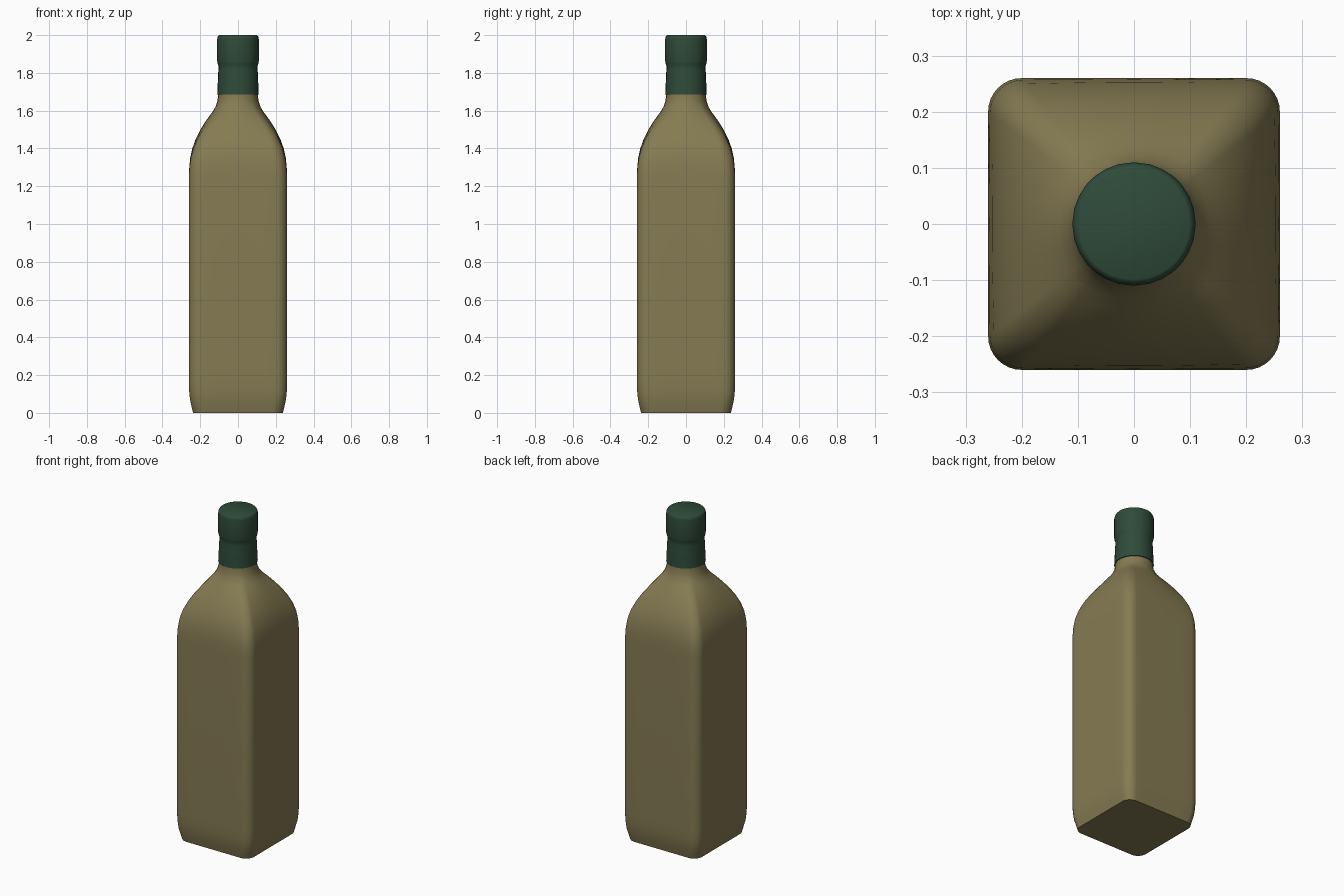
import bpy, bmesh, math
from mathutils import Vector

cube = bpy.data.objects.get("Cube")
if cube:
    bpy.data.objects.remove(cube, do_unlink=True)


def make_material(name, colour):
    mat = bpy.data.materials.new(name)
    mat.use_nodes = True
    mat.diffuse_color = colour
    bsdf = mat.node_tree.nodes["Principled BSDF"]
    bsdf.inputs["Base Color"].default_value = colour
    bsdf.inputs["Roughness"].default_value = 0.6
    return mat


def unit_rounded_square(radius, arc_steps=8, side_steps=6):
    """Outline of a square of half width 1 with rounded corners."""
    points = []
    inner = 1 - radius
    for quarter in range(4):
        turn = math.radians(90 * quarter)
        corner = []
        for i in range(arc_steps + 1):
            a = math.pi / 2 * i / arc_steps
            corner.append((inner + radius * math.cos(a), inner + radius * math.sin(a)))
        for i in range(1, side_steps):
            corner.append((inner - 2 * inner * i / side_steps, 1))
        for x, y in corner:
            points.append(Vector((x * math.cos(turn) - y * math.sin(turn),
                                  x * math.sin(turn) + y * math.cos(turn))))
    return points


def loft(name, sections, mat):
    """Skin rings of (height, half width, roundness); roundness 1 is a circle."""
    outline = unit_rounded_square(0.23)
    bm = bmesh.new()
    rings = []
    for z, width, roundness in sections:
        ring = []
        for p in outline:
            q = p.lerp(p.normalized(), roundness) * width
            ring.append(bm.verts.new((q.x, q.y, z)))
        rings.append(ring)
    n = len(outline)
    for low, high in zip(rings, rings[1:]):
        for i in range(n):
            j = (i + 1) % n
            bm.faces.new((low[i], low[j], high[j], high[i]))
    bm.faces.new(reversed(rings[0]))
    bm.faces.new(rings[-1])
    mesh = bpy.data.meshes.new(name)
    bm.to_mesh(mesh)
    bm.free()
    mesh.materials.append(mat)
    obj = bpy.data.objects.new(name, mesh)
    bpy.context.collection.objects.link(obj)
    bpy.ops.object.select_all(action="DESELECT")
    obj.select_set(True)
    bpy.context.view_layer.objects.active = obj
    bpy.ops.object.shade_smooth_by_angle(angle=math.radians(40))
    return obj


olive = make_material("olive glass", (0.235, 0.198, 0.085, 1))
green = make_material("dark green cap", (0.028, 0.070, 0.042, 1))

# Square body, sloping shoulders and round neck
loft("bottle_body", [
    (0, 0.238, 0), (0.03, 0.245, 0), (0.07, 0.254, 0), (0.12, 0.259, 0),
    (0.18, 0.26, 0), (1.24, 0.26, 0), (1.3, 0.258, 0.02), (1.35, 0.253, 0.06),
    (1.4, 0.242, 0.12), (1.45, 0.224, 0.2), (1.5, 0.199, 0.32),
    (1.54, 0.174, 0.46), (1.57, 0.153, 0.6), (1.595, 0.134, 0.75),
    (1.62, 0.119, 0.9), (1.65, 0.109, 1), (1.68, 0.105, 1), (1.72, 0.103, 1),
], olive)

# Round cap with a narrow waist and bevelled top
loft("cap", [
    (1.685, 0.11, 1), (1.75, 0.107, 1), (1.8, 0.105, 1), (1.82, 0.103, 1),
    (1.835, 0.103, 1), (1.85, 0.108, 1), (1.86, 0.11, 1), (1.98, 0.11, 1),
    (1.99, 0.108, 1), (1.997, 0.104, 1), (2.0, 0.099, 1),
], green)
